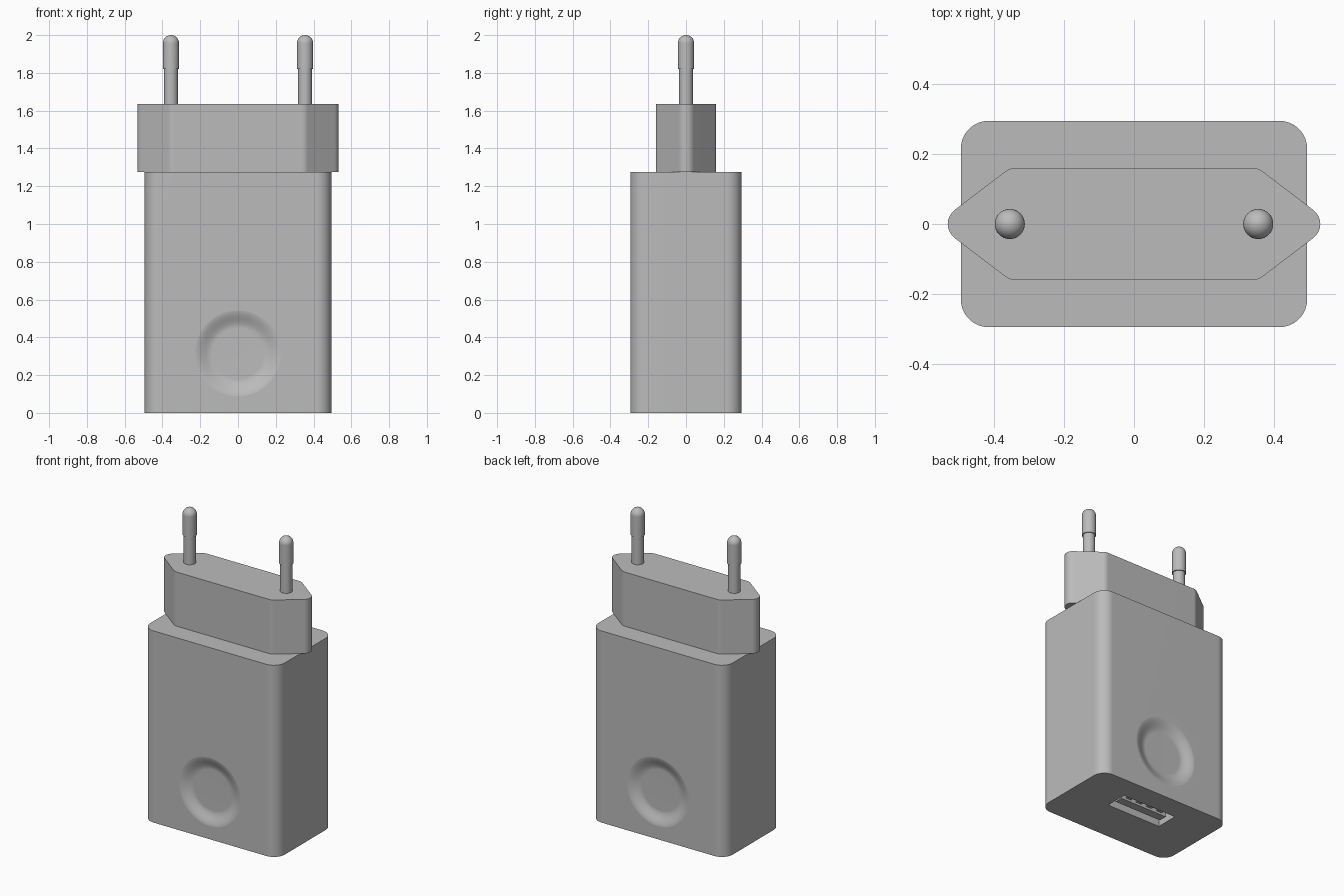
import bpy, bmesh, math
from mathutils import Vector

if "Cube" in bpy.data.objects:
    bpy.data.objects.remove(bpy.data.objects["Cube"], do_unlink=True)

grey = bpy.data.materials.new("plain grey")
grey.use_nodes = True
colour = (0.5, 0.5, 0.5, 1)
grey.diffuse_color = colour
grey.node_tree.nodes["Principled BSDF"].inputs["Base Color"].default_value = colour


def finish(bm, name):
    bmesh.ops.remove_doubles(bm, verts=bm.verts, dist=1e-5)
    bmesh.ops.recalc_face_normals(bm, faces=bm.faces)
    mesh = bpy.data.meshes.new(name)
    bm.to_mesh(mesh)
    bm.free()
    mesh.materials.append(grey)
    obj = bpy.data.objects.new(name, mesh)
    bpy.context.collection.objects.link(obj)
    return obj


def activate(obj):
    bpy.ops.object.select_all(action='DESELECT')
    obj.select_set(True)
    bpy.context.view_layer.objects.active = obj


def smooth(obj):
    activate(obj)
    bpy.ops.object.shade_smooth_by_angle(angle=math.radians(30))
    weighted = obj.modifiers.new("even shading", 'WEIGHTED_NORMAL')
    weighted.keep_sharp = True


def fillet(corners, radius, steps=8):
    """Round every corner of a convex counterclockwise outline."""
    points = []
    for i, corner in enumerate(corners):
        p = Vector(corner)
        a = (Vector(corners[i - 1]) - p).normalized()
        b = (Vector(corners[(i + 1) % len(corners)]) - p).normalized()
        half = a.angle(b) / 2
        out = -(a + b).normalized()
        centre = p - out * radius / math.sin(half)
        sweep = math.pi / 2 - half
        middle = math.atan2(out.y, out.x)
        for k in range(steps + 1):
            t = middle + sweep * (2 * k / steps - 1)
            points.append(centre + radius * Vector((math.cos(t), math.sin(t))))
    return points


def prism(name, outline, z0, z1):
    bm = bmesh.new()
    base = bm.faces.new([bm.verts.new((x, y, z0)) for x, y in outline])
    top = bmesh.ops.extrude_face_region(bm, geom=[base], use_keep_orig=True)
    verts = [v for v in top["geom"] if isinstance(v, bmesh.types.BMVert)]
    bmesh.ops.translate(bm, verts=verts, vec=(0, 0, z1 - z0))
    return finish(bm, name)


def lathe(name, profile, steps):
    """Spin (radius, height) points around z."""
    bm = bmesh.new()
    verts = [bm.verts.new((r, 0, z)) for r, z in profile]
    edges = [bm.edges.new(pair) for pair in zip(verts, verts[1:])]
    bmesh.ops.spin(bm, geom=verts + edges, cent=(0, 0, 0), axis=(0, 0, 1),
                   angle=math.tau, steps=steps, use_duplicate=False)
    return finish(bm, name)


def box(name, x, y, z):
    return prism(name, [(x[0], y[0]), (x[1], y[0]), (x[1], y[1]), (x[0], y[1])], *z)


def cut(obj, cutter):
    mod = obj.modifiers.new("cut", 'BOOLEAN')
    mod.operation, mod.solver, mod.object = 'DIFFERENCE', 'EXACT', cutter
    activate(obj)
    bpy.ops.object.modifier_apply(modifier=mod.name)
    bpy.data.objects.remove(cutter, do_unlink=True)


# Charger body
W, D, H = 0.495, 0.295, 1.275
body = prism("charger_body", fillet([(-W, -D), (W, -D), (W, D), (-W, D)], 0.08), 0, H)

# Soft round thumb dimples on the front and back
INNER, OUTER, DEPTH = 0.135, 0.235, 0.03
for side in (-1, 1):
    profile = [(0, -DEPTH)]
    for k in range(11):
        t = k / 10
        profile.append((INNER + (OUTER - INNER) * t,
                        -DEPTH + (DEPTH + 0.0005) * (1 - math.cos(math.pi * t)) / 2))
    profile += [(OUTER, 0.1), (0, 0.1)]
    cutter = lathe("dimple_cutter", profile, 64)
    cutter.rotation_euler.x = -side * math.pi / 2
    cutter.location = (0, side * D, 0.315)
    bpy.context.view_layer.update()
    cut(body, cutter)

# Socket in the underside
PORT_Y = 0.07
cut(body, box("port_cutter", (-0.2, 0.2), (PORT_Y - 0.075, PORT_Y + 0.075), (-0.1, 0.3)))
smooth(body)

# Tongue and contacts inside the socket
box("port_tongue", (-0.175, 0.175), (PORT_Y - 0.035, PORT_Y + 0.02), (0.015, 0.31))
for i, x in enumerate((-0.12, -0.04, 0.04, 0.12)):
    box(f"port_contact_{i + 1}", (x - 0.02, x + 0.02),
        (PORT_Y + 0.015, PORT_Y + 0.035), (0.03, 0.31))

# Six-sided plug block with rounded corners
hexagon = [(-0.565, 0), (-0.355, -0.16), (0.355, -0.16),
           (0.565, 0), (0.355, 0.16), (-0.355, 0.16)]
smooth(prism("plug_block", fillet(hexagon, 0.05), H, 1.635))

# Pins: thinner sleeve below, thicker round-ended tip above
R = 0.043
pin_profile = [(0, 1.6), (0.037, 1.6), (0.037, 1.82), (R, 1.82)]
pin_profile += [(R * math.cos(k * math.pi / 16), 2 - R + R * math.sin(k * math.pi / 16))
                for k in range(8)] + [(0, 2)]
for name, x in (("right_pin", -0.355), ("left_pin", 0.355)):
    pin = lathe(name, pin_profile, 32)
    pin.location.x = x
    smooth(pin)
